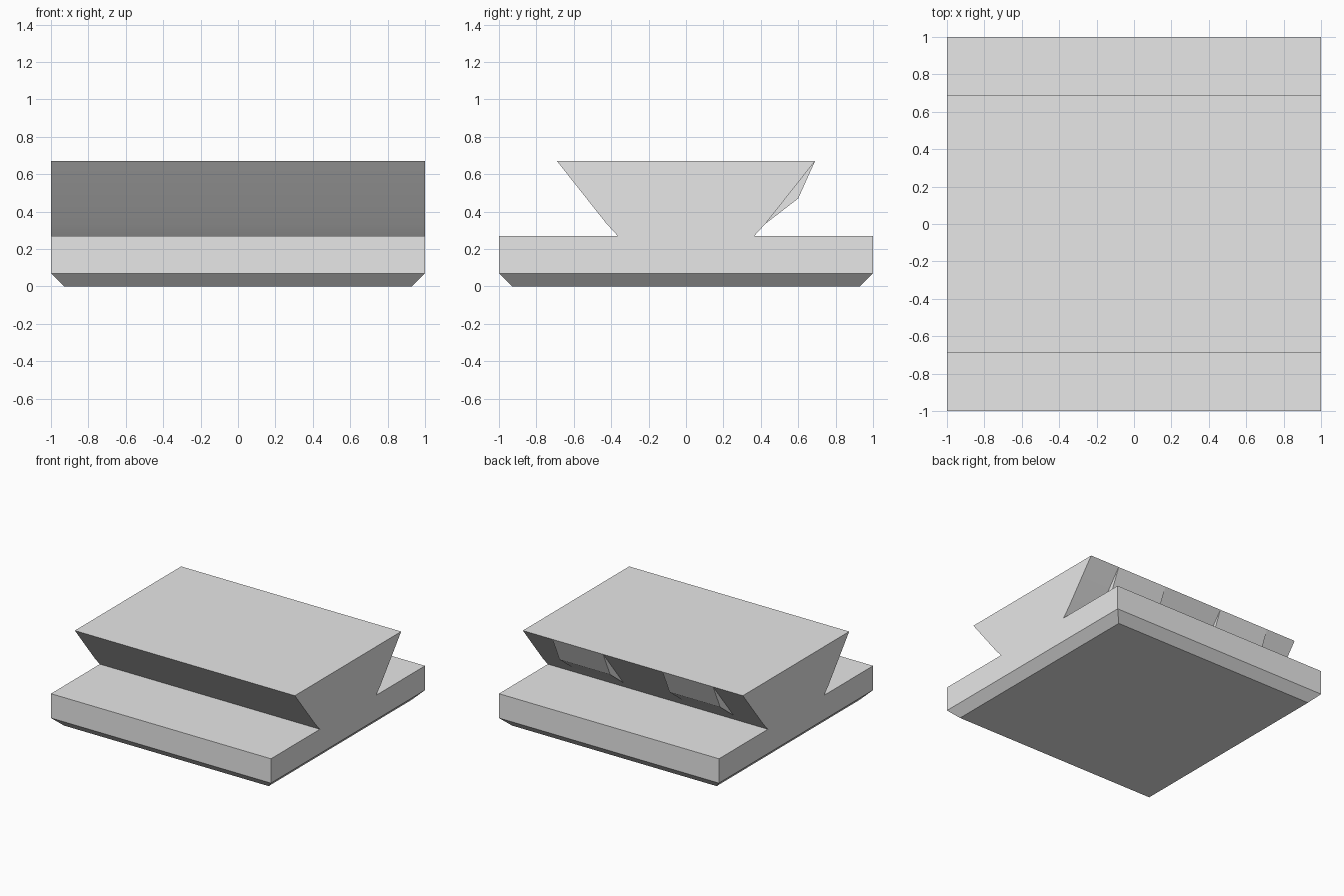
import bpy, bmesh
from mathutils import Vector

cube = bpy.data.objects.get("Cube")
if cube:
    bpy.data.objects.remove(cube, do_unlink=True)

grey = bpy.data.materials.new("plain_grey")
grey.use_nodes = True
grey.diffuse_color = (0.8, 0.8, 0.8, 1)
grey.node_tree.nodes["Principled BSDF"].inputs["Base Color"].default_value = (0.8, 0.8, 0.8, 1)


def extruded(profile, x0, x1):
    """Sweep a (y, z) profile along x and return the bmesh."""
    bm = bmesh.new()
    face = bm.faces.new([bm.verts.new((x0, y, z)) for y, z in profile])
    out = bmesh.ops.extrude_face_region(bm, geom=[face])
    moved = [g for g in out["geom"] if isinstance(g, bmesh.types.BMVert)]
    bmesh.ops.translate(bm, vec=(x1 - x0, 0, 0), verts=moved)
    bmesh.ops.recalc_face_normals(bm, faces=bm.faces)
    return bm


def finish(bm, name):
    mesh = bpy.data.meshes.new(name)
    bm.to_mesh(mesh)
    bm.free()
    mesh.materials.append(grey)
    obj = bpy.data.objects.new(name, mesh)
    bpy.context.collection.objects.link(obj)
    return obj


# Square base with an undercut rail on top, as one sweep
half = [(1, 0.07), (1, 0.27), (0.365, 0.27), (0.425, 0.335), (0.69, 0.67)]
profile = half + [(-y, z) for y, z in reversed(half)]
bm = extruded(profile, -1, 1)

# Chamfered foot under the base
bottom = min(bm.faces, key=lambda f: f.calc_center_median().z)
foot = bmesh.ops.extrude_discrete_faces(bm, faces=[bottom])["faces"][0]
for v in foot.verts:
    v.co = Vector((v.co.x * 0.93, v.co.y * 0.93, 0))
bmesh.ops.remove_doubles(bm, verts=bm.verts, dist=0.0001)
bmesh.ops.recalc_face_normals(bm, faces=bm.faces)
plate = finish(bm, "dovetail_plate")

# Smooth the shallow bend of the undercut only
bpy.context.view_layer.objects.active = plate
plate.select_set(True)
bpy.ops.object.shade_smooth_by_angle(angle=0.3)

# Two wedge blocks under the rear overhang
wedge = [(0.69, 0.67), (0.60, 0.47), (0.425, 0.335), (0.5, 0.5)]
for side, centre in (("left", 0.5), ("right", -0.5)):
    finish(extruded(wedge, centre - 0.23, centre + 0.23), side + "_wedge")
